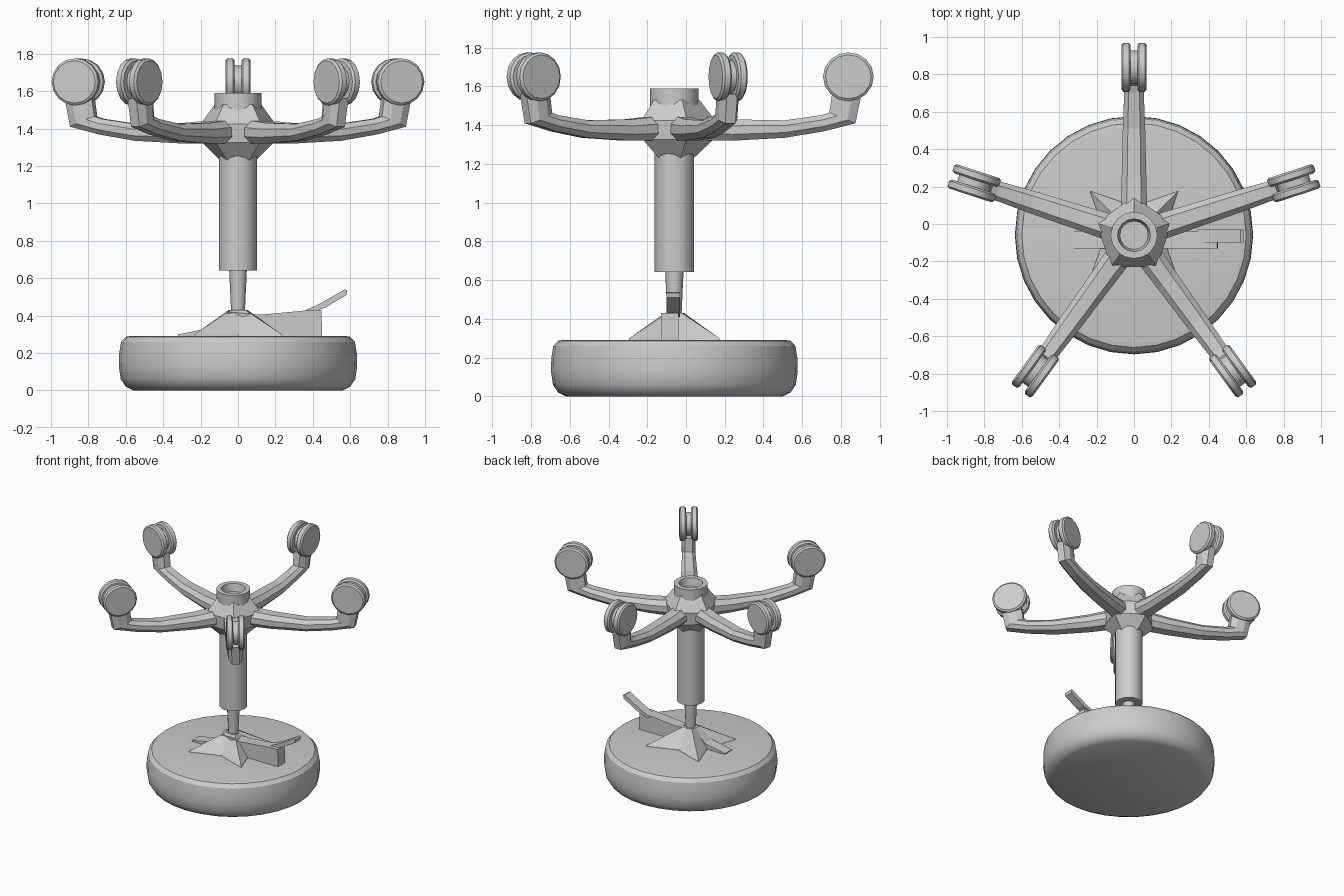
import bpy, bmesh, math
from mathutils import Matrix, Vector

if "Cube" in bpy.data.objects:
    bpy.data.objects.remove(bpy.data.objects["Cube"])

CY = -0.06  # y of the chair axis


def finish(bm, name, smooth=None):
    bmesh.ops.recalc_face_normals(bm, faces=bm.faces)
    me = bpy.data.meshes.new(name)
    bm.to_mesh(me)
    bm.free()
    ob = bpy.data.objects.new(name, me)
    bpy.context.collection.objects.link(ob)
    if smooth:
        bpy.ops.object.select_all(action='DESELECT')
        bpy.context.view_layer.objects.active = ob
        ob.select_set(True)
        bpy.ops.object.shade_smooth_by_angle(angle=math.radians(smooth))
    return ob


def loft(rings, name, smooth=None, matrix=None):
    """Skin a list of equal-length point rings and cap both ends."""
    bm = bmesh.new()
    vs = [[bm.verts.new(p) for p in ring] for ring in rings]
    n = len(vs[0])
    for a, b in zip(vs, vs[1:]):
        for i in range(n):
            j = (i + 1) % n
            bm.faces.new((a[i], a[j], b[j], b[i]))
    bm.faces.new(vs[0])
    bm.faces.new(vs[-1])
    if matrix:
        bm.transform(matrix)
    return finish(bm, name, smooth)


def turned(profile, sides, name, smooth=None, start=0.0):
    """Lathe a (radius, z) profile around the chair axis."""
    ang = [start + 2 * math.pi * i / sides for i in range(sides)]
    return loft([[(r * math.cos(a), CY + r * math.sin(a), z) for a in ang]
                 for r, z in profile], name, smooth)


def slab(profile, y0, y1, name):
    """Extrude an (x, z) outline from y0 to y1."""
    return loft([[(x, y, z) for x, z in profile] for y in (y0, y1)], name)


# Seat cushion resting upside down
turned([(0.56, 0.0), (0.60, 0.02), (0.627, 0.06), (0.637, 0.13), (0.635, 0.20),
        (0.625, 0.26), (0.60, 0.287), (0.57, 0.292)], 32, "seat", 30)

# Star-shaped mounting plate under the seat
star = []
for k, (tip, valley, z) in enumerate([(0.34, 0.16, 0.28), (0.33, 0.15, 0.30), (0.055, 0.05, 0.43)]):
    star.append([((tip if i % 2 else valley) * math.cos(i * math.pi / 4),
                  CY + (tip if i % 2 else valley) * math.sin(i * math.pi / 4), z)
                 for i in range(8)])
loft(star, "mounting_plate")

# Tilt housing and height lever
slab([(-0.32, 0.28), (-0.32, 0.30), (-0.14, 0.335), (-0.05, 0.42), (0.12, 0.405),
      (0.39, 0.43), (0.445, 0.43), (0.45, 0.32), (0.45, 0.28)], -0.13, -0.04, "tilt_housing")
slab([(0.34, 0.42), (0.43, 0.46), (0.57, 0.54), (0.585, 0.535), (0.58, 0.51),
      (0.47, 0.445), (0.38, 0.41)], -0.10, -0.03, "height_lever")

# Gas lift: thin piston and wide outer tube
turned([(0.036, 0.40), (0.048, 0.66)], 12, "piston", 35)
turned([(0.04, 0.642), (0.102, 0.642), (0.102, 1.34)], 16, "column", 30)

# Five-sided hub, then the collar with its tapered socket
turned([(0.10, 1.23), (0.20, 1.325), (0.21, 1.425), (0.13, 1.53)], 5, "hub", None, math.pi / 2)
turned([(0.125, 1.40), (0.125, 1.59), (0.088, 1.59), (0.07, 1.50)], 16, "collar", 30)

# Leg stations: lower (r, z), upper (r, z), half width
STATIONS = [((0.08, 1.32), (0.08, 1.45), 0.072), ((0.30, 1.32), (0.30, 1.43), 0.066),
            ((0.57, 1.335), (0.57, 1.425), 0.060), ((0.77, 1.368), (0.76, 1.452), 0.052),
            ((0.935, 1.41), (0.80, 1.465), 0.050), ((0.965, 1.56), (0.815, 1.57), 0.052)]


def section(lo, hi, w):
    lo, hi = Vector(lo), Vector(hi)
    pts = []
    for y, t in [(-.55, 0), (.55, 0), (1, .3), (1, .7), (.55, 1), (-.55, 1), (-1, .7), (-1, .3)]:
        p = lo.lerp(hi, t)
        pts.append((p.x, y * w, p.y))
    return pts


def disc(r0, r1, y0, y1, sides=16):
    """Wheel rings: edge radius r0, tread radius r1, axle along local y."""
    ym = (y1 - y0) * 0.2
    return [[(0.898 + r * math.cos(2 * math.pi * i / sides), y,
              1.65 + r * 0.96 * math.sin(2 * math.pi * i / sides)) for i in range(sides)]
            for r, y in [(r0, y0), (r1, y0 + ym), (r1, y1 - ym), (r0, y1)]]


for k in range(5):
    m = Matrix.Translation((0, CY, 0)) @ Matrix.Rotation(math.radians(90 + 72 * k), 4, 'Z')
    loft([section(*s) for s in STATIONS], f"leg_{k + 1}", None, m)
    # Twin-wheel caster with a recessed core
    loft(disc(0.09, 0.09, -0.03, 0.03, 12), f"caster_core_{k + 1}", 35, m)
    for side, y in (("a", -0.068), ("b", 0.018)):
        loft(disc(0.118, 0.131, y, y + 0.05), f"caster_wheel_{k + 1}{side}", 30, m)
